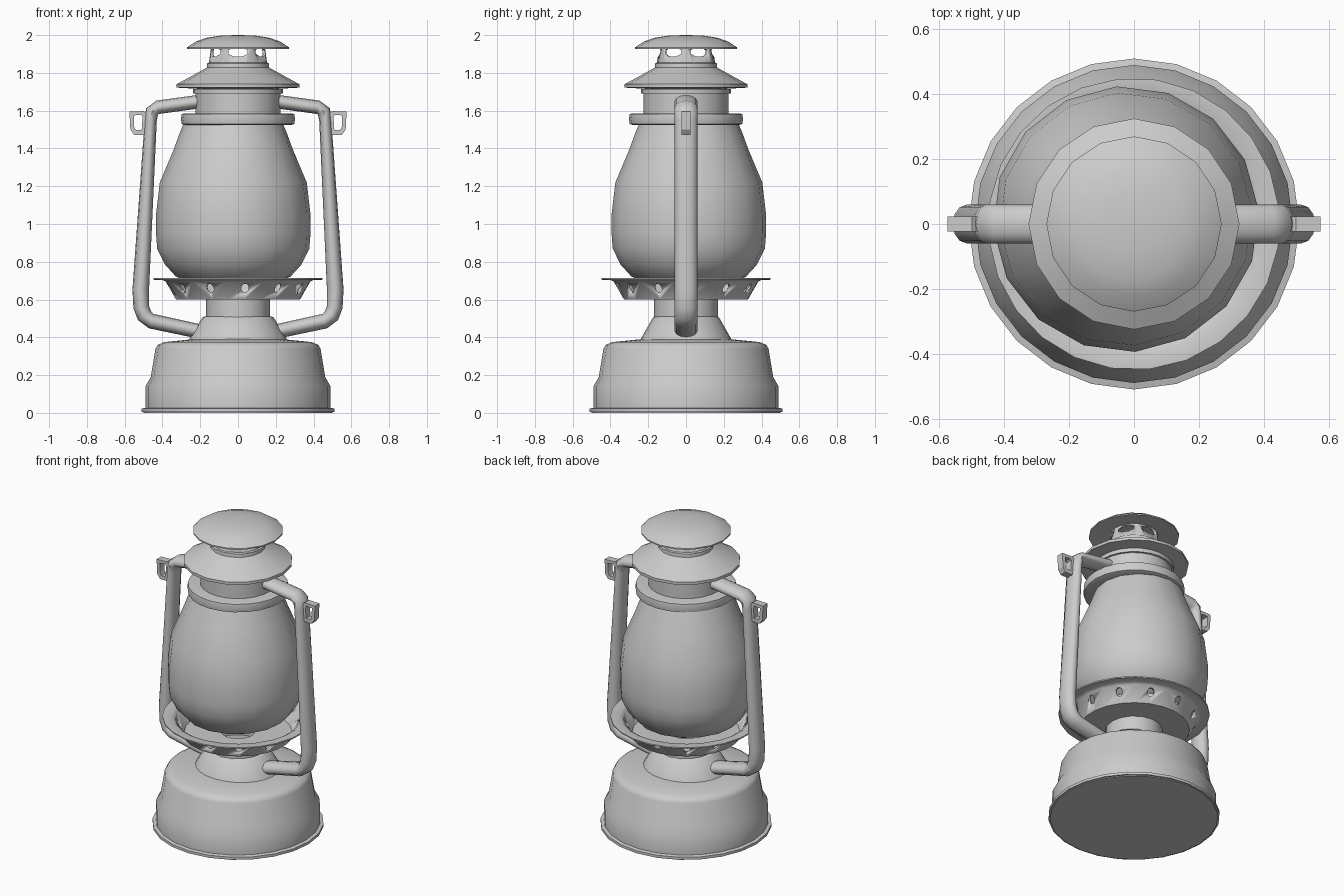
import bpy, bmesh
from math import sin, cos, pi, radians
from mathutils import Vector

if "Cube" in bpy.data.objects:
    bpy.data.objects.remove(bpy.data.objects["Cube"])


def finish(bm, name, angle=40):
    bmesh.ops.remove_doubles(bm, verts=bm.verts, dist=1e-5)
    bmesh.ops.recalc_face_normals(bm, faces=bm.faces)
    mesh = bpy.data.meshes.new(name)
    bm.to_mesh(mesh)
    bm.free()
    ob = bpy.data.objects.new(name, mesh)
    bpy.context.collection.objects.link(ob)
    bpy.ops.object.select_all(action='DESELECT')
    bpy.context.view_layer.objects.active = ob
    ob.select_set(True)
    bpy.ops.object.shade_smooth_by_angle(angle=radians(angle))
    return ob


def loft(bm, rings, closed=False):
    n = len(rings[0])
    pairs = list(zip(rings, rings[1:])) + ([(rings[-1], rings[0])] if closed else [])
    for a, b in pairs:
        for i in range(n):
            j = (i + 1) % n
            bm.faces.new((a[i], a[j], b[j], b[i]))


def lathe(name, profile, sides, rot=0, centre=(0, 0), sx=1, closed=False, angle=40):
    bm = bmesh.new()
    rings = []
    for r, z in profile:
        rings.append([bm.verts.new((centre[0] + sx * r * cos(2 * pi * i / sides + rot),
                                    centre[1] + r * sin(2 * pi * i / sides + rot), z))
                      for i in range(sides)])
    loft(bm, rings, closed)
    return finish(bm, name, angle)


def cut_holes(target, name, count, start, radius, z, width, height, sides):
    # radial cutters placed around the axis, hidden from the result
    bm = bmesh.new()
    for k in range(count):
        a = start + 2 * pi * k / count
        out, side = Vector((cos(a), sin(a), 0)), Vector((-sin(a), cos(a), 0))
        rings = []
        for d in (-0.07, 0.07):
            rings.append([bm.verts.new(out * (radius + d)
                                       + side * width * cos(2 * pi * (i + .5) / sides)
                                       + Vector((0, 0, z + height * sin(2 * pi * (i + .5) / sides))))
                          for i in range(sides)])
        loft(bm, rings)
        for r in rings:
            bm.faces.new(r)
    cutter = finish(bm, name)
    cutter.hide_render = True
    cutter.hide_set(True)
    mod = target.modifiers.new("holes", 'BOOLEAN')
    mod.operation = 'DIFFERENCE'
    mod.solver = 'EXACT'
    mod.object = cutter


# fuel tank with bottom rim
lathe("fuel_tank", [(0, 0.005), (0.49, 0.005), (0.51, 0.005), (0.51, 0.022), (0.49, 0.027),
                    (0.49, 0.14), (0.462, 0.19), (0.437, 0.34), (0.425, 0.36), (0.39, 0.375),
                    (0.24, 0.39), (0, 0.39)], 24)
lathe("tank_foot", [(0, 0), (0.50, 0), (0.50, 0.006), (0, 0.006)], 24)

# cone above the tank and burner neck
lathe("tank_cone", [(0.25, 0.37), (0.235, 0.40), (0.175, 0.505), (0.165, 0.51), (0, 0.51)], 24, sx=1.08)
lathe("burner_neck", [(0.17, 0.50), (0.17, 0.605)], 16)

# perforated burner bowl with flange
bowl = lathe("burner_bowl", [(0.10, 0.60), (0.33, 0.60), (0.385, 0.695), (0.40, 0.703), (0.45, 0.705),
                             (0.45, 0.713), (0.395, 0.713), (0.375, 0.70), (0.32, 0.61), (0.10, 0.61)],
             24, closed=True, rot=radians(6))
cut_holes(bowl, "bowl_hole_cutter", 12, radians(6), 0.36, 0.66, 0.022, 0.024, 8)

# glass globe, slightly off centre
lathe("glass_globe", [(0.27, 0.705), (0.305, 0.722), (0.362, 0.785), (0.404, 0.87), (0.41, 0.95),
                      (0.41, 1.05), (0.39, 1.22), (0.318, 1.39), (0.285, 1.48), (0.26, 1.54)],
      16, rot=radians(4), centre=(-0.025, 0.015))

# collar ring and chimney
lathe("collar_ring", [(0, 1.523), (0.28, 1.523), (0.298, 1.53), (0.302, 1.555), (0.298, 1.582),
                      (0.28, 1.586), (0, 1.586)], 24)
lathe("chimney", [(0.225, 1.57), (0.225, 1.69), (0.238, 1.69), (0.238, 1.715), (0, 1.715)], 24)

# lower hood and its upper step
lathe("hood", [(0.2, 1.715), (0.325, 1.722), (0.325, 1.74), (0.27, 1.77), (0.165, 1.828),
               (0.163, 1.85), (0.145, 1.86), (0, 1.86)], 16)

# vented collar below the top cap
vent = lathe("vent_collar", [(0.155, 1.845), (0.142, 1.94), (0.128, 1.94), (0.14, 1.845)], 24, closed=True)
cut_holes(vent, "vent_cutter", 6, radians(-90), 0.145, 1.91, 0.054, 0.026, 8)

# domed top cap
lathe("top_cap", [(0, 1.94), (0.15, 1.937), (0.27, 1.927), (0.27, 1.935), (0.225, 1.965),
                  (0.17, 1.985), (0.09, 1.998), (0, 2.0)], 16)

# side tubes: path of x, z, half width in the xz plane
PATH = [(0.19, 1.65, 0.036), (0.425, 1.618, 0.036), (0.455, 1.595, 0.036), (0.462, 1.55, 0.032),
        (0.515, 0.65, 0.044), (0.512, 0.56, 0.042), (0.495, 0.515, 0.042), (0.46, 0.486, 0.04),
        (0.19, 0.428, 0.038)]


def side_tube(name, s, sides=12):
    bm = bmesh.new()
    pts = [Vector((x, 0, z)) for x, z, w in PATH]
    rings = []
    for k, p in enumerate(pts):
        t = (pts[min(k + 1, len(pts) - 1)] - pts[max(k - 1, 0)]).normalized()
        n, w = Vector((t.z, 0, -t.x)), PATH[k][2]
        ring = []
        for i in range(sides):
            a = 2 * pi * i / sides
            q = p + n * w * cos(a) + Vector((0, 0.06 * sin(a), 0))
            ring.append(bm.verts.new((s * q.x, q.y, q.z)))
        rings.append(ring)
    loft(bm, rings)
    finish(bm, name, 50)


# small slotted lugs for the carrying wire
def lug(name, s):
    bm = bmesh.new()
    outer = [(0.475, 1.58), (0.50, 1.598), (0.575, 1.595), (0.57, 1.50), (0.55, 1.472), (0.475, 1.472)]
    inner = [(0.505, 1.57), (0.515, 1.578), (0.552, 1.575), (0.55, 1.515), (0.54, 1.497), (0.51, 1.497)]
    rings = [[bm.verts.new((s * x, y, z)) for x, z in shape]
             for shape, y in ((outer, -0.023), (outer, 0.023), (inner, 0.023), (inner, -0.023))]
    loft(bm, rings, True)
    finish(bm, name, 30)


for tag, s in (("left", -1), ("right", 1)):
    side_tube("side_tube_" + tag, s)
    lug("wire_lug_" + tag, s)
